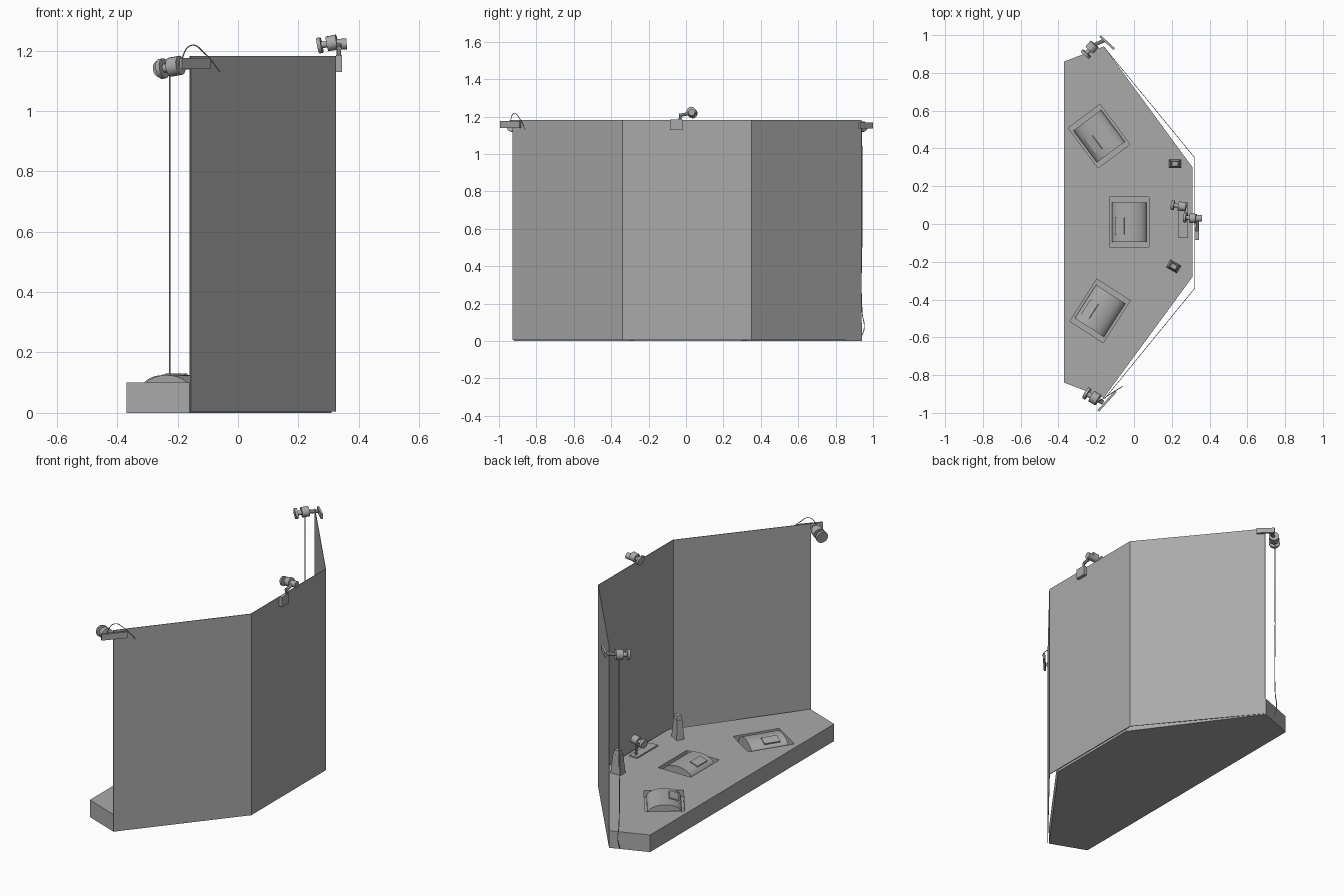
import bpy, bmesh, math
from mathutils import Vector, Matrix

if "Cube" in bpy.data.objects:
    bpy.data.objects.remove(bpy.data.objects["Cube"], do_unlink=True)

GREY = (0.40, 0.40, 0.40, 1)
grey = bpy.data.materials.new("stage_grey")
grey.use_nodes = True
grey.diffuse_color = GREY
grey.node_tree.nodes["Principled BSDF"].inputs["Base Color"].default_value = GREY


def finish(name, bm, matrix=None, smooth=False):
    bmesh.ops.recalc_face_normals(bm, faces=bm.faces)
    mesh = bpy.data.meshes.new(name)
    bm.to_mesh(mesh)
    bm.free()
    mesh.materials.append(grey)
    ob = bpy.data.objects.new(name, mesh)
    bpy.context.collection.objects.link(ob)
    if matrix:
        ob.matrix_world = matrix
    if smooth:
        bpy.ops.object.select_all(action='DESELECT')
        ob.select_set(True)
        bpy.context.view_layer.objects.active = ob
        bpy.ops.object.shade_smooth_by_angle(angle=math.radians(35))
    return ob


def prism(name, points, offset, matrix=None, smooth=False):
    """Extrude a closed 3D outline by an offset."""
    bm = bmesh.new()
    face = bm.faces.new([bm.verts.new(p) for p in points])
    new = bmesh.ops.extrude_face_region(bm, geom=[face])["geom"]
    moved = [v for v in new if isinstance(v, bmesh.types.BMVert)]
    bmesh.ops.translate(bm, verts=moved, vec=offset)
    return finish(name, bm, matrix, smooth)


def box(name, centre, size, matrix=None, taper=1.0):
    bm = bmesh.new()
    bmesh.ops.create_cube(bm, size=1)
    for v in bm.verts:
        k = taper if v.co.z > 0 else 1.0
        v.co = Vector((v.co.x * size[0] * k, v.co.y * size[1] * k, v.co.z * size[2])) + Vector(centre)
    return finish(name, bm, matrix)


def rod(name, a, b, r, sides=16):
    a, b = Vector(a), Vector(b)
    bm = bmesh.new()
    bmesh.ops.create_cone(bm, cap_ends=True, segments=sides, radius1=r, radius2=r, depth=(b - a).length)
    m = Matrix.Translation((a + b) / 2) @ (b - a).to_track_quat('Z', 'Y').to_matrix().to_4x4()
    return finish(name, bm, m, True)


def cable(name, points, r):
    cu = bpy.data.curves.new(name, 'CURVE')
    cu.dimensions = '3D'
    cu.bevel_depth = r
    cu.bevel_resolution = 1
    sp = cu.splines.new('BEZIER')
    sp.bezier_points.add(len(points) - 1)
    for bp, p in zip(sp.bezier_points, points):
        bp.co = p
        bp.handle_left_type = bp.handle_right_type = 'AUTO'
    cu.materials.append(grey)
    bpy.context.collection.objects.link(bpy.data.objects.new(name, cu))


def placed(x, y, deg, z=0.0):
    return Matrix.Translation((x, y, z)) @ Matrix.Rotation(math.radians(deg), 4, 'Z')


def lamp(name, back, front, r):
    """Drum body, thin neck and round front plate along one axis."""
    back, front = Vector(back), Vector(front)
    d = front - back
    rod(name + "_body", back - d * 0.4, back + d * 0.4, r)
    rod(name + "_neck", back, front, r * 0.45)
    rod(name + "_front", front - d * 0.15, front + d * 0.15, r * 1.05)


# Platform
plan = [(-0.37, 0.86), (-0.16, 0.94), (0.31, 0.30), (0.31, -0.28), (-0.16, -0.92), (-0.37, -0.84)]
platform = prism("platform", [(x, y, 0) for x, y in plan], (0, 0, 0.10))

# Sunken bays with arched consoles
bays = [("left", -0.185, 0.465, 36.6), ("middle", -0.025, 0.01, 0), ("right", -0.18, -0.46, -32.7)]
for side, x, y, deg in bays:
    m = placed(x, y, deg)
    cutter = box("bay_cutter", (0, 0, 0.11), (0.21, 0.265, 0.10), m)
    cutter.hide_render = True
    mod = platform.modifiers.new("bay", 'BOOLEAN')
    mod.operation, mod.object = 'DIFFERENCE', cutter
    bpy.ops.object.select_all(action='DESELECT')
    platform.select_set(True)
    bpy.context.view_layer.objects.active = platform
    bpy.ops.object.modifier_apply(modifier=mod.name)
    bpy.data.objects.remove(cutter, do_unlink=True)
    arc = [(0.092 * math.cos(math.pi * i / 20), -0.105, 0.075 + 0.05 * math.sin(math.pi * i / 20))
           for i in range(21)]
    outline = [(0.092, -0.105, 0.055)] + arc + [(-0.092, -0.105, 0.055)]
    prism(side + "_console", outline, (0, 0.21, 0), m, True)
    tilt = m @ Matrix.Translation((-0.05, -0.02, 0.119)) @ Matrix.Rotation(math.radians(-18), 4, 'Y')
    box(side + "_console_screen", (0, 0, 0), (0.05, 0.09, 0.008), tilt)

# Three-panel wall, a thin folded strip
wall_path = [(-0.157, 0.937), (0.324, 0.35), (0.324, -0.34), (-0.155, -0.927)]
inner = [(x - 0.004, y) for x, y in reversed(wall_path)]
prism("folded_wall", [(x, y, 0.005) for x, y in wall_path + inner], (0, 0, 1.177))

# Upright tapered floor units
for side, x, y, deg in [("left", 0.217, 0.318, 0), ("right", 0.21, -0.225, -30)]:
    m = placed(x, y, deg, 0.10)
    box(side + "_floor_unit", (0, 0, 0.055), (0.065, 0.045, 0.11), m, 0.7)
    box(side + "_floor_unit_cap", (0, 0, 0.122), (0.04, 0.03, 0.026), m, 0.8)

# Floor lamp on a plate
box("floor_lamp_plate", (0.26, 0.02, 0.104), (0.05, 0.19, 0.008))
rod("floor_lamp_stem", (0.26, 0.09, 0.10), (0.26, 0.09, 0.19), 0.007, 8)
lamp("floor_lamp", (0.255, 0.093, 0.195), (0.205, 0.10, 0.19), 0.024)

# Middle wall lamp
box("middle_clamp", (0.334, -0.052, 1.157), (0.02, 0.065, 0.056))
rod("middle_arm_upright", (0.334, -0.035, 1.15), (0.334, -0.03, 1.215), 0.007, 8)
rod("middle_arm", (0.334, -0.035, 1.205), (0.334, 0.03, 1.22), 0.009, 8)
rod("middle_hinge", (0.325, 0.03, 1.22), (0.36, 0.03, 1.222), 0.018)
lamp("middle_lamp", (0.312, 0.03, 1.225), (0.271, 0.035, 1.217), 0.025)

# Corner lamps on clamp boards
box("right_clamp", (0, 0, 0), (0.14, 0.012, 0.036), placed(-0.143, -0.938, 48, 1.157))
rod("right_arm", (-0.165, -0.945, 1.155), (-0.2, -0.925, 1.15), 0.012, 8)
lamp("right_lamp", (-0.207, -0.922, 1.148), (-0.25, -0.897, 1.14), 0.032)
cable("right_cable", [(-0.195, -0.945, 1.15), (-0.155, -0.92, 1.217),
                      (-0.11, -0.89, 1.19), (-0.06, -0.86, 1.13)], 0.002)

box("left_clamp", (0, 0, 0), (0.10, 0.012, 0.03), placed(-0.142, 0.96, -43, 1.152))
rod("left_arm", (-0.16, 0.972, 1.15), (-0.215, 0.945, 1.145), 0.01, 8)
lamp("left_lamp", (-0.222, 0.937, 1.145), (-0.255, 0.9, 1.14), 0.028)
cable("left_cable", [(-0.226, 0.94, 1.13), (-0.226, 0.941, 0.6), (-0.226, 0.942, 0.15),
                     (-0.226, 0.953, 0.07), (-0.226, 0.935, 0.015)], 0.0025)
